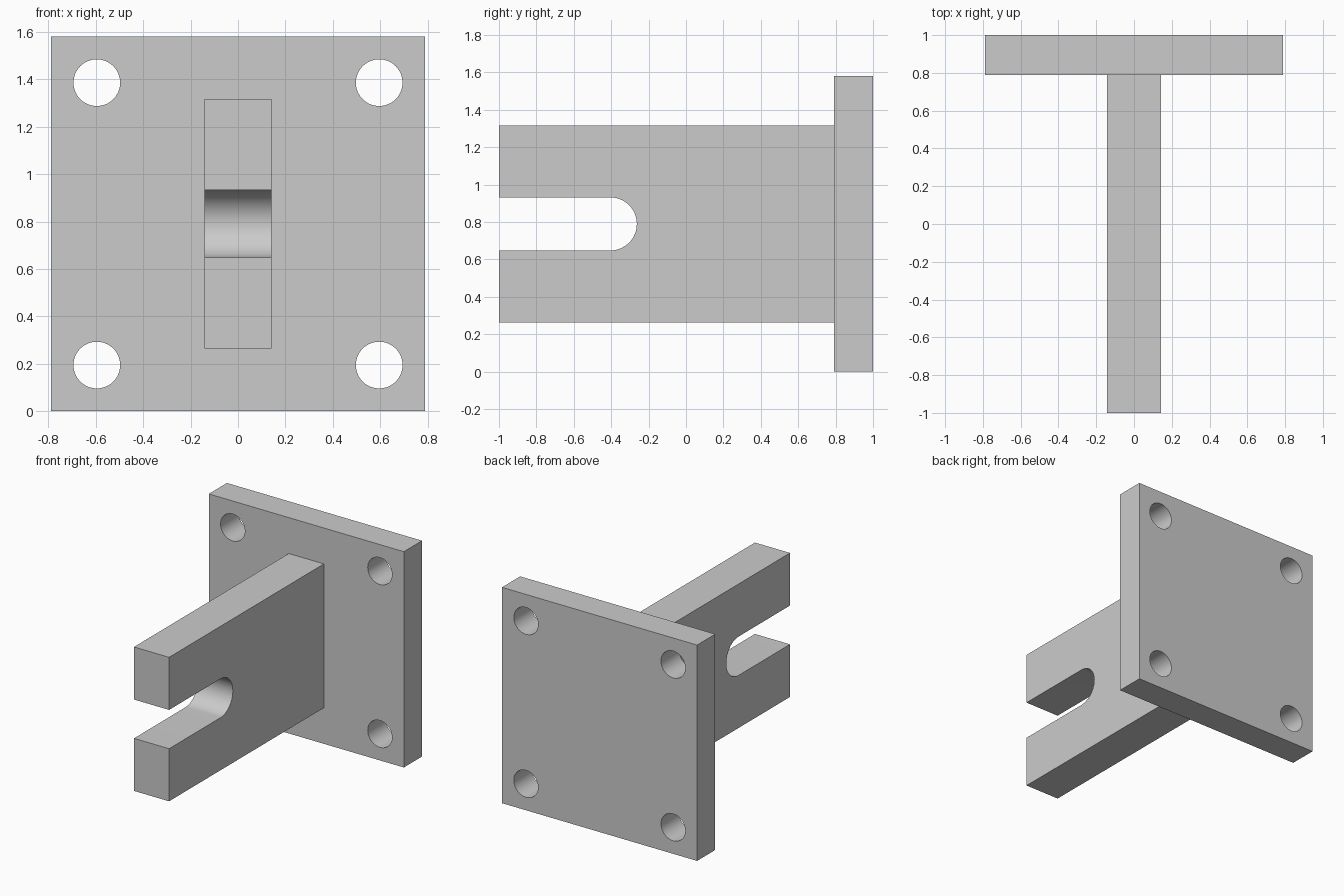
import bpy
import bmesh
from math import pi, sin, cos

if "Cube" in bpy.data.objects:
    bpy.data.objects.remove(bpy.data.objects["Cube"])

MID_Z = 0.79


def smooth(obj):
    bpy.ops.object.select_all(action='DESELECT')
    obj.select_set(True)
    bpy.context.view_layer.objects.active = obj
    bpy.ops.object.shade_smooth_by_angle(angle=pi / 6)


def extrude_profile(name, points, x0, x1):
    """Extrude a (y, z) outline along x."""
    bm = bmesh.new()
    face = bm.faces.new([bm.verts.new((x0, y, z)) for y, z in points])
    new = bmesh.ops.extrude_face_region(bm, geom=[face])["geom"]
    verts = [g for g in new if isinstance(g, bmesh.types.BMVert)]
    bmesh.ops.translate(bm, verts=verts, vec=(x1 - x0, 0, 0))
    bmesh.ops.recalc_face_normals(bm, faces=bm.faces)
    mesh = bpy.data.meshes.new(name)
    bm.to_mesh(mesh)
    bm.free()
    obj = bpy.data.objects.new(name, mesh)
    bpy.context.collection.objects.link(obj)
    return obj


# Square mounting plate
bpy.ops.mesh.primitive_cube_add(size=1, location=(0, 0.895, MID_Z))
plate = bpy.context.object
plate.name = "mounting_plate"
plate.scale = (1.58, 0.21, 1.58)
bpy.ops.object.transform_apply(location=False, rotation=False, scale=True)

# Four bolt holes through the plate
for sx in (-1, 1):
    for sz in (-1, 1):
        bpy.ops.mesh.primitive_cylinder_add(
            vertices=64, radius=0.0985, depth=0.5,
            location=(sx * 0.596, 0.895, MID_Z + sz * 0.596), rotation=(pi / 2, 0, 0))
        cutter = bpy.context.object
        cutter.name = "bolt_hole_cutter"
        cutter.hide_render = True
        bpy.context.view_layer.objects.active = plate
        mod = plate.modifiers.new("bolt_hole", 'BOOLEAN')
        mod.operation = 'DIFFERENCE'
        mod.solver = 'EXACT'
        mod.object = cutter
        bpy.ops.object.modifier_apply(modifier=mod.name)
        bpy.data.objects.remove(cutter)
smooth(plate)

# Forked arm with a round-ended slot
R, SLOT_Y, HALF_H, STEPS = 0.142, -0.405, 0.527, 32
arc = [(SLOT_Y + R * sin(pi * i / STEPS), MID_Z - R * cos(pi * i / STEPS))
       for i in range(STEPS + 1)]
outline = [(-1, MID_Z - HALF_H), (-1, MID_Z - R), *arc, (-1, MID_Z + R),
           (-1, MID_Z + HALF_H), (0.79, MID_Z + HALF_H), (0.79, MID_Z - HALF_H)]
smooth(extrude_profile("forked_arm", outline, -0.142, 0.142))
